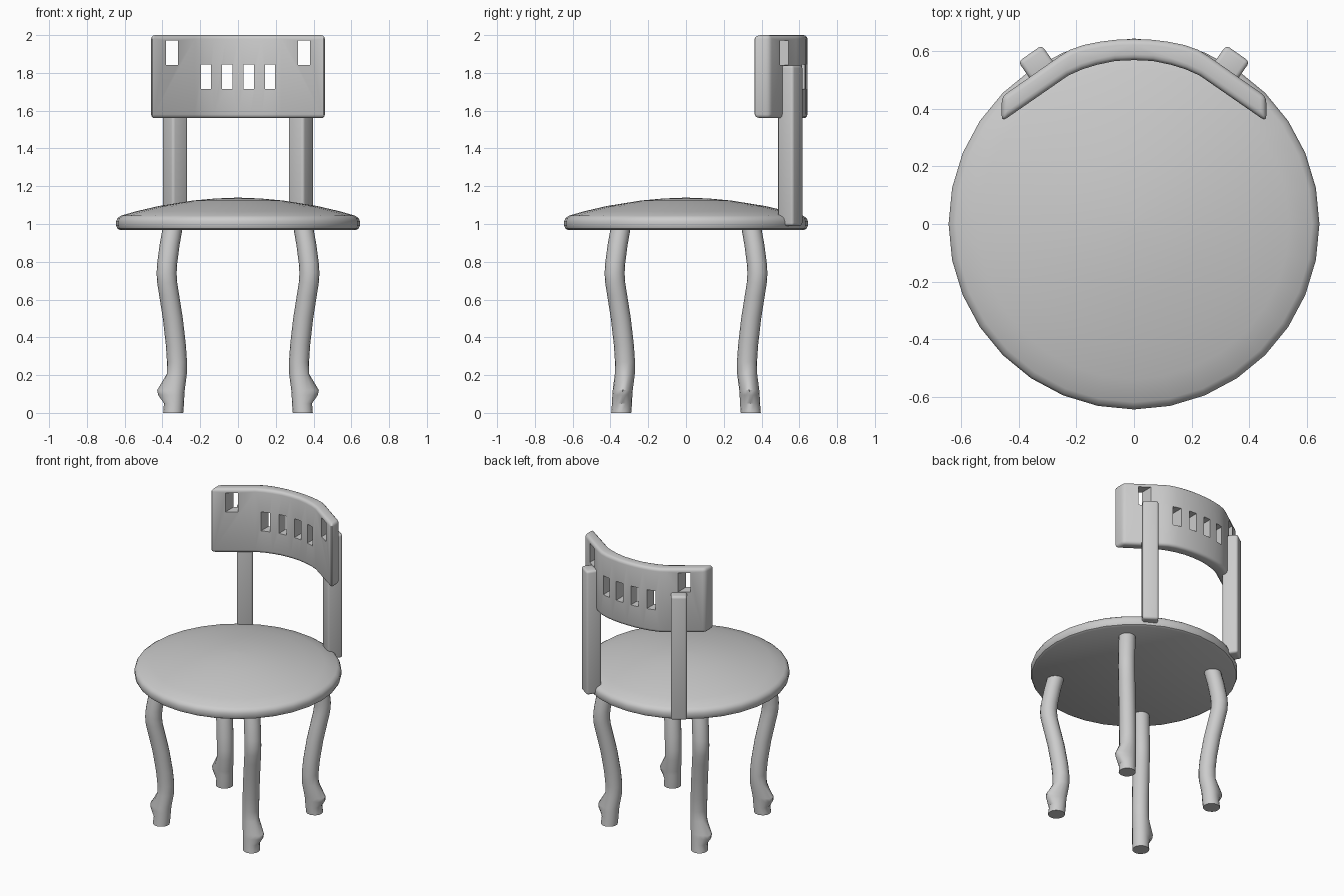
import bpy, bmesh, math
from mathutils import Vector

if "Cube" in bpy.data.objects:
    bpy.data.objects.remove(bpy.data.objects["Cube"])


def make_object(name, bm, bevel=0.0, smooth=35, limit=40):
    bmesh.ops.recalc_face_normals(bm, faces=bm.faces)
    mesh = bpy.data.meshes.new(name)
    bm.to_mesh(mesh)
    bm.free()
    ob = bpy.data.objects.new(name, mesh)
    bpy.context.collection.objects.link(ob)
    bpy.ops.object.select_all(action='DESELECT')
    bpy.context.view_layer.objects.active = ob
    ob.select_set(True)
    if bevel:
        mod = ob.modifiers.new("bevel", 'BEVEL')
        mod.width, mod.segments = bevel, 3
        mod.limit_method, mod.angle_limit = 'ANGLE', math.radians(limit)
        bpy.ops.object.modifier_apply(modifier=mod.name)
    if smooth:
        bpy.ops.object.shade_smooth_by_angle(angle=math.radians(smooth))
    return ob


def skin(bm, rings):
    """Bridge successive closed rings of points and cap both ends."""
    loops = [[bm.verts.new(p) for p in ring] for ring in rings]
    n = len(loops[0])
    for a, b in zip(loops, loops[1:]):
        for i in range(n):
            j = (i + 1) % n
            bm.faces.new((a[i], a[j], b[j], b[i]))
    bm.faces.new(loops[0])
    bm.faces.new(loops[-1])


def circle(r, z, n):
    return [Vector((r * math.cos(2 * math.pi * i / n), r * math.sin(2 * math.pi * i / n), z))
            for i in range(n)]


def box(bm, center, size, angle=0):
    c, s = math.cos(angle), math.sin(angle)
    verts = bmesh.ops.create_cube(bm, size=1)["verts"]
    for v in verts:
        x, y, z = (v.co[k] * size[k] for k in range(3))
        v.co = Vector(center) + Vector((c * x - s * y, s * x + c * y, z))


# Domed round seat
profile = [(0.625, 0.968), (0.638, 0.975), (0.645, 0.99), (0.645, 1.015), (0.638, 1.032),
           (0.62, 1.044), (0.54, 1.067), (0.42, 1.095), (0.24, 1.124), (0.12, 1.135), (0.02, 1.139)]
bm = bmesh.new()
skin(bm, [circle(r, z, 32) for r, z in profile])
make_object("seat", bm)

# Curved legs bending along the diagonals, with a spur on the outer side of each foot
# (offset along both axes, height, spur length)
path = [(0.343, 0, 0), (0.339, 0.05, 0), (0.337, 0.095, 0.033), (0.335, 0.12, 0.04),
        (0.324, 0.205, 0), (0.323, 0.27, 0), (0.329, 0.36, 0), (0.345, 0.5, 0),
        (0.364, 0.62, 0), (0.375, 0.69, 0), (0.378, 0.74, 0), (0.375, 0.79, 0),
        (0.362, 0.89, 0), (0.345, 0.985, 0)]
for sx, side in ((-1, "left"), (1, "right")):
    for sy, end in ((-1, "front"), (1, "back")):
        rings = []
        for d, z, spur in path:
            ring = circle(0.053, z, 16)
            for p in ring:
                p.x += spur * max(0, p.x / 0.053) ** 2
                p.x = sx * (p.x + d)
                p.y = p.y + sy * d
            rings.append(ring)
        bm = bmesh.new()
        skin(bm, rings)
        make_object(f"{end}_{side}_leg", bm)

# Back posts, turned to follow the backrest wings
for s, side in ((-1, "left"), (1, "right")):
    bm = bmesh.new()
    box(bm, (s * 0.333, 0.552, 1.415), (0.1, 0.1, 0.85), -s * math.radians(35))
    make_object(f"{side}_back_post", bm, bevel=0.015)

# Bent backrest: inner and outer outline of the right half, mirrored
outer = [(0, 0.643), (0.06, 0.641), (0.118, 0.634), (0.173, 0.623), (0.223, 0.606), (0.26, 0.583), (0.46, 0.443)]
inner = [(0, 0.570), (0.065, 0.567), (0.128, 0.554), (0.18, 0.538), (0.229, 0.516), (0.46, 0.356)]
mirror = lambda pts: [(-x, y) for x, y in reversed(pts[1:])] + pts
outline = mirror(outer) + mirror(inner)[::-1]
bm = bmesh.new()
skin(bm, [[(x, y, z) for x, y in outline] for z in (1.56, 2.0)])
panel = make_object("backrest", bm, bevel=0.02, smooth=0, limit=45)

# Slots cut straight through the backrest
bm = bmesh.new()
for s in (-1, 1):
    for x in (0.057, 0.17):
        box(bm, (s * x, 0.55, 1.78), (0.054, 0.6, 0.13))
    box(bm, (s * 0.35, 0.5, 1.907), (0.064, 0.6, 0.13))
cutter = make_object("slot_cutter", bm, smooth=0)
cutter.hide_render = True
bpy.context.view_layer.objects.active = panel
cut = panel.modifiers.new("slots", 'BOOLEAN')
cut.operation, cut.solver, cut.object = 'DIFFERENCE', 'EXACT', cutter
bpy.ops.object.modifier_apply(modifier=cut.name)
bpy.data.objects.remove(cutter)
bpy.ops.object.select_all(action='DESELECT')
panel.select_set(True)
bpy.ops.object.shade_smooth_by_angle(angle=math.radians(35))
